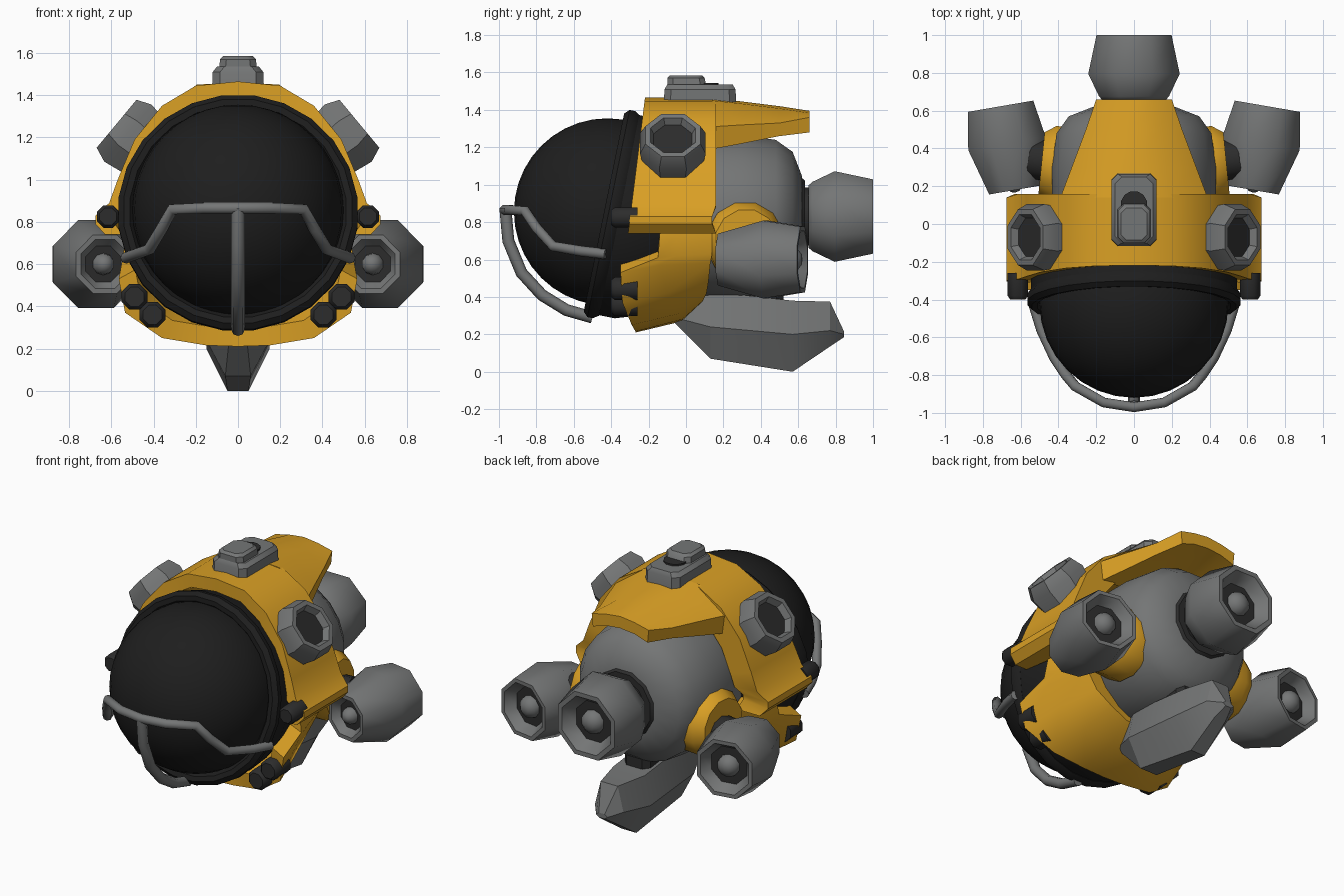
import bpy, bmesh, math
from mathutils import Vector

if "Cube" in bpy.data.objects:
    bpy.data.objects.remove(bpy.data.objects["Cube"])


def material(name, rgb):
    m = bpy.data.materials.new(name)
    m.diffuse_color = (*rgb, 1)
    m.use_nodes = True
    m.node_tree.nodes["Principled BSDF"].inputs["Base Color"].default_value = m.diffuse_color
    return m


YELLOW = material("yellow_paint", (0.70, 0.35, 0.018))
GREY = material("grey_metal", (0.175, 0.18, 0.18))
GLASS = material("black_glass", (0.013, 0.013, 0.013))
DARK = material("dark_rubber", (0.025, 0.025, 0.025))


def finish(bm, name, mat, angle=40):
    bmesh.ops.remove_doubles(bm, verts=bm.verts, dist=1e-4)
    bmesh.ops.recalc_face_normals(bm, faces=bm.faces)
    me = bpy.data.meshes.new(name)
    bm.to_mesh(me)
    bm.free()
    me.materials.append(mat)
    ob = bpy.data.objects.new(name, me)
    bpy.context.collection.objects.link(ob)
    bpy.ops.object.select_all(action='DESELECT')
    ob.select_set(True)
    bpy.context.view_layer.objects.active = ob
    bpy.ops.object.shade_smooth_by_angle(angle=math.radians(angle))
    return ob


def loft(name, rings, mat, angle=40):
    """Skin a list of equal-length closed rings and cap both ends."""
    bm = bmesh.new()
    vs = [[bm.verts.new(p) for p in r] for r in rings]
    n = len(vs[0])
    for a, b in zip(vs, vs[1:]):
        for i in range(n):
            bm.faces.new((a[i], a[(i + 1) % n], b[(i + 1) % n], b[i]))
    bm.faces.new(vs[0])
    bm.faces.new(vs[-1])
    return finish(bm, name, mat, angle)


def revolve(name, profile, origin, axis, mat, sides=8, angle=40):
    """Turn an (along, radius) profile around an axis; radius 0 closes it."""
    q = Vector(axis).to_track_quat('Z', 'Y')
    o = Vector(origin)
    rings = []
    for h, r in profile:
        r = max(r, 1e-6)
        rings.append([o + q @ Vector((r * math.cos(t), r * math.sin(t), h))
                      for t in (2 * math.pi * (i + 0.5) / sides for i in range(sides))])
    return loft(name, rings, mat, angle)


def both(stations):
    """Extend centre-to-side stations into a full symmetric list."""
    left = [[(-x, y, z) for x, y, z in s] for s in stations[:0:-1]]
    return left + stations


def inward(p, k, cz=0.84):
    return (p[0] * k, p[1], cz + (p[2] - cz) * k)


def tube(name, points, radius):
    cu = bpy.data.curves.new(name, 'CURVE')
    cu.dimensions = '3D'
    cu.bevel_depth = radius
    cu.bevel_resolution = 2
    cu.use_fill_caps = True
    sp = cu.splines.new('POLY')
    sp.points.add(len(points) - 1)
    for p, c in zip(sp.points, points):
        p.co = (*c, 1)
    cu.materials.append(GREY)
    bpy.context.collection.objects.link(bpy.data.objects.new(name, cu))


def block(name, layers, mat, c=0.035):
    """Chamfered box from (z, half_width, y_front, y_back) layers."""
    loft(name, [[(-w + c, a, z), (w - c, a, z), (w, a + c, z), (w, b - c, z),
                 (w - c, b, z), (-w + c, b, z), (-w, b - c, z), (-w, a + c, z)]
                for z, w, a, b in layers], mat, 35)


# Glass dome
bm = bmesh.new()
bmesh.ops.create_uvsphere(bm, u_segments=32, v_segments=20, radius=0.5)
for v in bm.verts:
    v.co += Vector((0, -0.42, 0.855))
finish(bm, "glass_dome", GLASS, 60)

# Tilted rim with the black housing behind it
tilt = (0, -0.98, 0.2)
revolve("dome_housing", [(-0.46, 0), (-0.46, 0.4), (-0.25, 0.5), (-0.1, 0.55), (0, 0.55), (0, 0)],
        (0, -0.37, 0.84), tilt, GLASS, 24)
revolve("dome_rim", [(-0.03, 0.4), (-0.03, 0.55), (0, 0.57), (0.03, 0.57), (0.055, 0.545),
                     (0.05, 0.515), (0.0, 0.48)], (0, -0.385, 0.84), tilt, GLASS, 24)

# Upper yellow shell: an arch of outline stations
arch = [(0, 1.465), (0.2, 1.445), (0.36, 1.35), (0.49, 1.19), (0.57, 1.0),
        (0.61, 0.89), (0.675, 0.83), (0.675, 0.79), (0.63, 0.74)]
stations = []
for x, z in arch:
    f = (x, -0.22 - (1.46 - z) * 0.125, z)
    r = (x, 0.16 if x < 0.65 else 0.14, z)
    stations.append([f, r, inward(r, 0.74), inward(f, 0.87)])
stations[-1] = [(x, y, 0.74) for x, y, z in stations[-1]]
loft("upper_shell", both(stations), YELLOW)

# Rear hood running back from the shell
hood = []
for y, w, zt, ze, zb in [(0.14, 0.39, 1.462, 1.31, 1.19), (0.3, 0.33, 1.445, 1.32, 1.22),
                         (0.5, 0.255, 1.42, 1.33, 1.26), (0.66, 0.2, 1.395, 1.36, 1.28)]:
    half = [(w * 0.5, zt - 0.012), (w, ze), (w * 0.96, zb), (w * 0.5, zb + 0.03)]
    ring = [(0, zt)] + half + [(0, zb + 0.04)] + [(-x, z) for x, z in half[::-1]]
    hood.append([(x, y, z) for x, z in ring])
loft("rear_hood", hood, YELLOW)

# Lower yellow shell: chin bowl, stations of front, middle and rear points
chin = [((0, -0.27, 0.21), (0, -0.02, 0.27), (0, 0.09, 0.37)),
        ((0.15, -0.27, 0.215), (0.14, -0.02, 0.28), (0.13, 0.09, 0.38)),
        ((0.36, -0.29, 0.25), (0.33, -0.04, 0.31), (0.26, 0.11, 0.42)),
        ((0.535, -0.34, 0.37), (0.47, -0.1, 0.42), (0.38, 0.12, 0.48)),
        ((0.565, -0.35, 0.53), (0.53, -0.14, 0.57), (0.46, 0.13, 0.58)),
        ((0.55, -0.15, 0.61), (0.53, -0.05, 0.62), (0.48, 0.14, 0.63)),
        ((0.53, -0.14, 0.74), (0.52, -0.05, 0.74), (0.48, 0.14, 0.74))]
loft("chin_shell", both([[f, m, r, inward(r, 0.82), inward(f, 0.86)] for f, m, r in chin]), YELLOW)

# Grey rear body
revolve("rear_body", [(-0.1, 0), (-0.1, 0.38), (0.1, 0.44), (0.3, 0.44), (0.48, 0.415),
                      (0.57, 0.35), (0.62, 0.22), (0.625, 0)], (0, 0, 0.83), (0, 1, 0), GREY, 20, 50)
revolve("rear_collar", [(0, 0), (0, 0.23), (0.035, 0.2), (0.035, 0.16), (0.09, 0.16), (0.09, 0)],
        (0, 0.6, 0.83), (0, 1, 0), DARK, 12)


def nozzle_core(name, at, axis, r):
    """Dark recess disc with a grey nose cone."""
    revolve(name + "_recess", [(-0.01, 0), (-0.01, r), (0, r), (0, 0)], at, axis, DARK, 12)
    revolve(name + "_nose", [(0, 0), (0, r * 0.55), (0.03, r * 0.5), (0.055, r * 0.25), (0.06, 0)],
            at, axis, GREY, 10, 60)


# Rear thruster
revolve("rear_thruster", [(0, 0), (0, 0.18), (0.02, 0.2), (0.14, 0.262), (0.345, 0.215),
                          (0.345, 0.185), (0.27, 0.13), (0.27, 0)], (0, 0.655, 0.83), (0, 1, 0), GREY, 8, 50)
nozzle_core("rear_nozzle", (0, 0.927, 0.83), (0, 1, 0), 0.135)

for s, side in ((-1, "left"), (1, "right")):
    # Side thruster, open at both ends
    ax = Vector((0.17 * s, 0.985, 0)).normalized()
    at = Vector((0.63 * s, 0.18, 0.6))
    revolve(side + "_thruster", [(0.05, 0), (0.05, 0.09), (0, 0.125), (0, 0.15), (0.25, 0.225),
                                 (0.45, 0.19), (0.45, 0.165), (0.385, 0.12), (0.385, 0)],
            at, ax, GREY, 8, 50)
    nozzle_core(side + "_nozzle", at + ax * 0.388, ax, 0.125)
    nozzle_core(side + "_intake", at + ax * 0.047, -ax, 0.095)
    # Hub joining thruster to body
    revolve(side + "_hub", [(-0.05, 0), (-0.05, 0.21), (0.07, 0.21), (0.13, 0.17), (0.13, 0)],
            (0.36 * s, 0.31, 0.7), (s, 0.1, 0), YELLOW, 12, 50)
    revolve(side + "_hub_neck", [(0, 0), (0, 0.11), (0.12, 0.11), (0.12, 0)],
            (0.44 * s, 0.33, 0.66), (s, 0.15, 0), DARK, 10)
    # Shoulder lamp
    ax = Vector((0.77 * s, 0, 0.64)).normalized()
    at = Vector((0.575 * s, -0.07, 1.265))
    revolve(side + "_lamp", [(-0.3, 0), (-0.3, 0.15), (-0.07, 0.19), (0, 0.16), (0, 0.13),
                             (-0.05, 0.105), (-0.05, 0)], at, ax, GREY, 8)
    revolve(side + "_lamp_lens", [(-0.05, 0), (-0.05, 0.112), (-0.038, 0.112), (-0.038, 0)],
            at, ax, DARK, 12)
    # Front bolts
    for i, (x, z, r) in enumerate([(0.615, 0.825, 0.058), (0.49, 0.445, 0.066), (0.405, 0.36, 0.066)]):
        revolve(f"{side}_bolt_{i + 1}", [(0, 0), (0, r), (0.12, r), (0.14, r * 0.75), (0.14, 0)],
                (x * s, -0.26, z), (0, -1, 0), DARK, 8, 50)

# Top beacon
block("beacon_base", [(1.4, 0.12, -0.12, 0.27), (1.51, 0.12, -0.115, 0.265), (1.535, 0.1, -0.1, 0.25)], GREY)
block("beacon_cap", [(1.52, 0.09, -0.1, 0.11), (1.57, 0.085, -0.1, 0.1), (1.585, 0.07, -0.085, 0.085)], GREY, 0.03)
revolve("beacon_lens", [(0, 0), (0, 0.07), (0.03, 0.07), (0.03, 0)], (0, 0.105, 1.515), (0, 0, 1), DARK, 12)

# Keel under the body
keel = []
for y, zt, wt, zm, w, zb, wb in [(-0.06, 0.31, 0.06, 0.29, 0.07, 0.26, 0.04),
                                 (0.13, 0.43, 0.11, 0.24, 0.15, 0.07, 0.06),
                                 (0.57, 0.38, 0.11, 0.2, 0.15, 0.0, 0.05),
                                 (0.77, 0.375, 0.06, 0.22, 0.1, 0.135, 0.04),
                                 (0.845, 0.215, 0.02, 0.2, 0.04, 0.185, 0.02)]:
    keel.append([(-wt, y, zt), (wt, y, zt), (w, y, zm), (wb, y, zb), (-wb, y, zb), (-w, y, zm)])
loft("keel", keel, GREY, 25)
block("keel_mount", [(0.34, 0.09, 0.2, 0.52), (0.5, 0.09, 0.2, 0.52)], DARK)

# Face guard tubes
half = [(0.16, -0.945, 0.865), (0.31, -0.86, 0.86), (0.36, -0.8, 0.77), (0.42, -0.71, 0.67),
        (0.49, -0.56, 0.645), (0.53, -0.43, 0.63)]
tube("guard_crossbar", [(-x, y, z) for x, y, z in half[::-1]] + [(0, -0.97, 0.865)] + half, 0.028)
tube("guard_upright", [(0, -0.965, 0.865), (0, -0.95, 0.7), (0, -0.88, 0.53), (0, -0.77, 0.41),
                       (0, -0.64, 0.33), (0, -0.5, 0.29)], 0.032)
